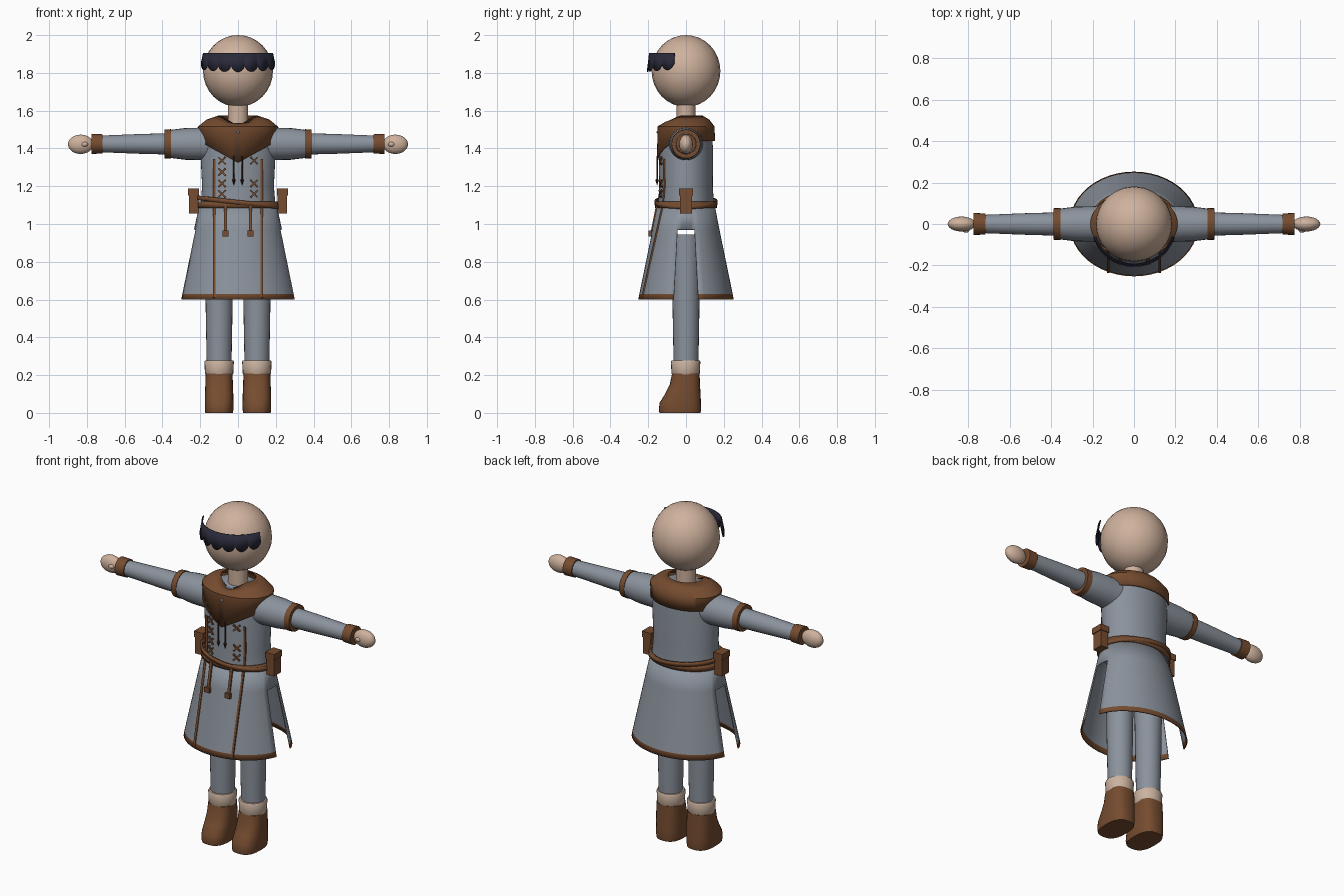
import bpy, bmesh
from math import sin, cos, pi, radians, sqrt, copysign

cube = bpy.data.objects.get("Cube")
if cube:
    bpy.data.objects.remove(cube, do_unlink=True)


def material(name, rgb):
    m = bpy.data.materials.new(name)
    m.use_nodes = True
    m.diffuse_color = (*rgb, 1)
    m.node_tree.nodes["Principled BSDF"].inputs["Base Color"].default_value = (*rgb, 1)
    return m


GREY = material("grey cloth", (0.26, 0.29, 0.335))
SKIN = material("skin", (0.62, 0.44, 0.335))
CREAM = material("cream cuff", (0.60, 0.45, 0.35))
BROWN = material("brown leather", (0.18, 0.072, 0.029))
DARK = material("dark cord", (0.04, 0.016, 0.009))
HAIR = material("dark hair", (0.022, 0.022, 0.042))


def finish(name, bm, mats, thick=0, smooth=True):
    bmesh.ops.recalc_face_normals(bm, faces=bm.faces)
    me = bpy.data.meshes.new(name)
    bm.to_mesh(me)
    bm.free()
    for m in mats:
        me.materials.append(m)
    ob = bpy.data.objects.new(name, me)
    bpy.context.collection.objects.link(ob)
    bpy.ops.object.select_all(action='DESELECT')
    ob.select_set(True)
    bpy.context.view_layer.objects.active = ob
    if smooth:
        bpy.ops.object.shade_smooth_by_angle(angle=radians(40))
    if thick:
        mod = ob.modifiers.new("thickness", 'SOLIDIFY')
        mod.thickness = thick
        mod.offset = 0
    return ob


def grid(rows, closed=True, cap=False):
    """Skin rows of points with quads, optionally capping both ends."""
    bm = bmesh.new()
    vs = [[bm.verts.new(p) for p in row] for row in rows]
    n = len(rows[0])
    for a, b in zip(vs, vs[1:]):
        for i in range(n if closed else n - 1):
            j = (i + 1) % n
            bm.faces.new((a[i], a[j], b[j], b[i]))
    if cap:
        bm.faces.new(vs[0])
        bm.faces.new(vs[-1])
    return bm


def ring(z, rx, ry, cx=0, cy=0, n=32, power=1.0):
    pts = []
    for i in range(n):
        c, s = cos(2 * pi * i / n), sin(2 * pi * i / n)
        pts.append((cx + rx * copysign(abs(c) ** power, c),
                    cy + ry * copysign(abs(s) ** power, s), z))
    return pts


def box(name, centre, size, mat):
    bm = bmesh.new()
    bmesh.ops.create_cube(bm, size=1)
    for v in bm.verts:
        v.co = [c + p * s for c, p, s in zip(centre, v.co, size)]
    return finish(name, bm, [mat], smooth=False)


def ball(name, centre, radii, mat, seg=24):
    bm = bmesh.new()
    bmesh.ops.create_uvsphere(bm, u_segments=seg, v_segments=seg * 2 // 3, radius=1)
    for v in bm.verts:
        v.co = [c + p * r for c, p, r in zip(centre, v.co, radii)]
    return finish(name, bm, [mat])


# Garment profile: height, half width, half depth
SKIRT = [(0.6, 0.308, 0.25), (0.63, 0.302, 0.244), (0.97, 0.23, 0.174), (1.1, 0.202, 0.149)]
TORSO = [(1.08, 0.2, 0.149), (1.2, 0.19, 0.142), (1.4, 0.2, 0.143),
         (1.49, 0.192, 0.136), (1.535, 0.12, 0.09)]
BODY = SKIRT + TORSO[1:]


def front(x, z, lift=0.006):
    """Point on the front of the garment."""
    for (z0, a0, b0), (z1, a1, b1) in zip(BODY, BODY[1:]):
        if z0 <= z <= z1:
            t = (z - z0) / (z1 - z0)
            rx, ry = a0 + t * (a1 - a0), b0 + t * (b1 - b0)
            return (x, -ry * sqrt(1 - (x / rx) ** 2) - lift, z)


def ribbon(name, pts, width, mat):
    dx, dz = pts[-1][0] - pts[0][0], pts[-1][2] - pts[0][2]
    k = width / 2 / sqrt(dx * dx + dz * dz)
    rows = [[(x - dz * k, y, z + dx * k), (x + dz * k, y, z - dx * k)] for x, y, z in pts]
    return finish(name, grid(rows, closed=False), [mat], thick=0.008, smooth=False)


# Head, neck and hair fringe
ball("head", (0, 0, 1.81), (0.185, 0.182, 0.19), SKIN)
finish("neck", grid([ring(1.5, 0.054, 0.05), ring(1.66, 0.054, 0.05)], cap=True), [SKIN])
top, low = [], []
for i in range(71):
    t = i / 70
    a = radians(-72 + 144 * t)
    drop = 1.855 - 0.02 * cos(a) - 0.03 * abs(sin(7 * pi * t)) ** 0.7
    top.append((0.193 * sin(a), -0.193 * cos(a), 1.905))
    low.append((0.205 * sin(a), -0.205 * cos(a), drop))
finish("hair_fringe", grid([top, low], closed=False), [HAIR], thick=0.005)

# Torso, and skirt with open side slits and a hem
finish("torso", grid([ring(*r, n=48) for r in TORSO], cap=True), [GREY])
bm = grid([ring(*r, n=48) for r in SKIRT])
gone = []
for f in bm.faces:
    c = f.calc_center_median()
    f.material_index = 1 if c.z < 0.63 else 0
    if c.z < 0.97 and abs(c.y / 0.25) < 0.25 * abs(c.x / 0.308):
        gone.append(f)
bmesh.ops.delete(bm, geom=gone, context='FACES')
finish("skirt", bm, [GREY, BROWN], thick=0.006)

# Pointed shoulder cowl
rows = [[], [], [], []]
for i in range(48):
    c, s = cos(2 * pi * i / 48), sin(2 * pi * i / 48)
    dip = max(0, -s) ** 4
    point = 1.325 + 0.115 * abs(c) if s < 0 else 1.44
    rows[0].append((0.1 * c, 0.08 * s + 0.005, 1.572 - 0.045 * dip))
    rows[1].append((0.165 * c, 0.122 * s, 1.55 - 0.02 * dip))
    rows[2].append((0.208 * c, 0.148 * s, 1.515))
    rows[3].append((0.206 * c, 0.151 * s, point))
finish("cowl", grid(rows), [BROWN], thick=0.006)
ball("cowl_stud", (0, -0.151, 1.485), (0.007, 0.005, 0.007), GREY, 12)

# Level belt and tilted belt
for name, mid, half, slope, grow in (("belt", 1.102, 0.017, 0, 0.008),
                                     ("tilted_belt", 1.115, 0.012, -0.11, 0.011)):
    rows = [[(x, y, z + slope * x) for x, y, z in ring(mid + e, 0.203 + grow, 0.15 + grow, n=48)]
            for e in (-half, half)]
    finish(name, grid(rows), [BROWN], thick=0.01)

# Front trims, lacing, cords and hanging straps
for s, side in ((1, "left"), (-1, "right")):
    heights = [0.61, 0.63, 0.8, 0.97, 1.1, 1.2, 1.3, 1.345]
    ribbon(side + "_trim", [front(s * 0.125, z) for z in heights], 0.013, BROWN)
    for k, z in enumerate((1.335, 1.275, 1.215, 1.16)):
        if s > 0 and k == 1:
            continue
        for d in (-1, 1):
            pts = [front(s * 0.085 + 0.018 * e, z + 0.018 * e * d) for e in (-1, 0, 1)]
            ribbon(side + "_lace", pts, 0.009, BROWN)
    x = s * 0.022
    cord = [ring(z, r, r, x, -0.153, 8) for z, r in
            ((1.205, 0.001), (1.232, 0.009), (1.24, 0.004), (1.36, 0.004))]
    finish(side + "_cord", grid(cord, cap=True), [DARK])
    x = s * 0.067
    ribbon(side + "_strap", [front(x, z, 0.014) for z in (0.95, 0.97, 1.1)], 0.016, BROWN)
    box(side + "_strap_end", (x, -0.19, 0.95), (0.032, 0.018, 0.03), BROWN)

# Pouches, arms, hands, legs and boots on both sides
for s, side in ((1, "left"), (-1, "right")):
    box(side + "_pouch", (s * 0.234, 0, 1.112), (0.05, 0.066, 0.114), BROWN)
    box(side + "_pouch_lid", (s * 0.235, 0, 1.17), (0.058, 0.074, 0.036), BROWN)

    arm = {
        "sleeve": (GREY, [(0.15, 0.09), (0.2, 0.086), (0.28, 0.084), (0.36, 0.074)]),
        "sleeve_band": (BROWN, [(0.355, 0.078), (0.388, 0.076)]),
        "forearm": (GREY, [(0.37, 0.056), (0.5, 0.053), (0.73, 0.044)]),
        "wrist_band": (BROWN, [(0.718, 0.051), (0.775, 0.053)]),
    }
    for part, (mat, spec) in arm.items():
        rows = [[(s * z, y, 1.424 + x) for x, y, z in ring(d, r, r, n=24)] for d, r in spec]
        finish(side + "_" + part, grid(rows, cap=True), [mat])
    ball(side + "_hand", (s * 0.833, 0, 1.422), (0.067, 0.036, 0.051), SKIN)
    ball(side + "_thumb", (s * 0.812, -0.03, 1.422), (0.018, 0.012, 0.013), SKIN, 12)

    x = s * 0.1
    leg = [ring(z, r, r, x, 0, 24) for z, r in ((0.22, 0.065), (0.6, 0.072), (0.945, 0.076))]
    finish(side + "_leg", grid(leg, cap=True), [GREY])
    cuff = [ring(z, r, r, x, -0.002, 24) for z, r in
            ((0.2, 0.07), (0.21, 0.075), (0.27, 0.078), (0.278, 0.074))]
    finish(side + "_boot_cuff", grid(cuff, cap=True), [CREAM])
    boot = [ring(z, rx, ry, x, cy, 28, 0.75) for z, cy, rx, ry in
            ((0, -0.032, 0.073, 0.109), (0.02, -0.032, 0.076, 0.112), (0.055, -0.03, 0.076, 0.109),
             (0.1, -0.017, 0.075, 0.094), (0.15, -0.006, 0.073, 0.08), (0.208, -0.001, 0.071, 0.073))]
    finish(side + "_boot", grid(boot, cap=True), [BROWN])
